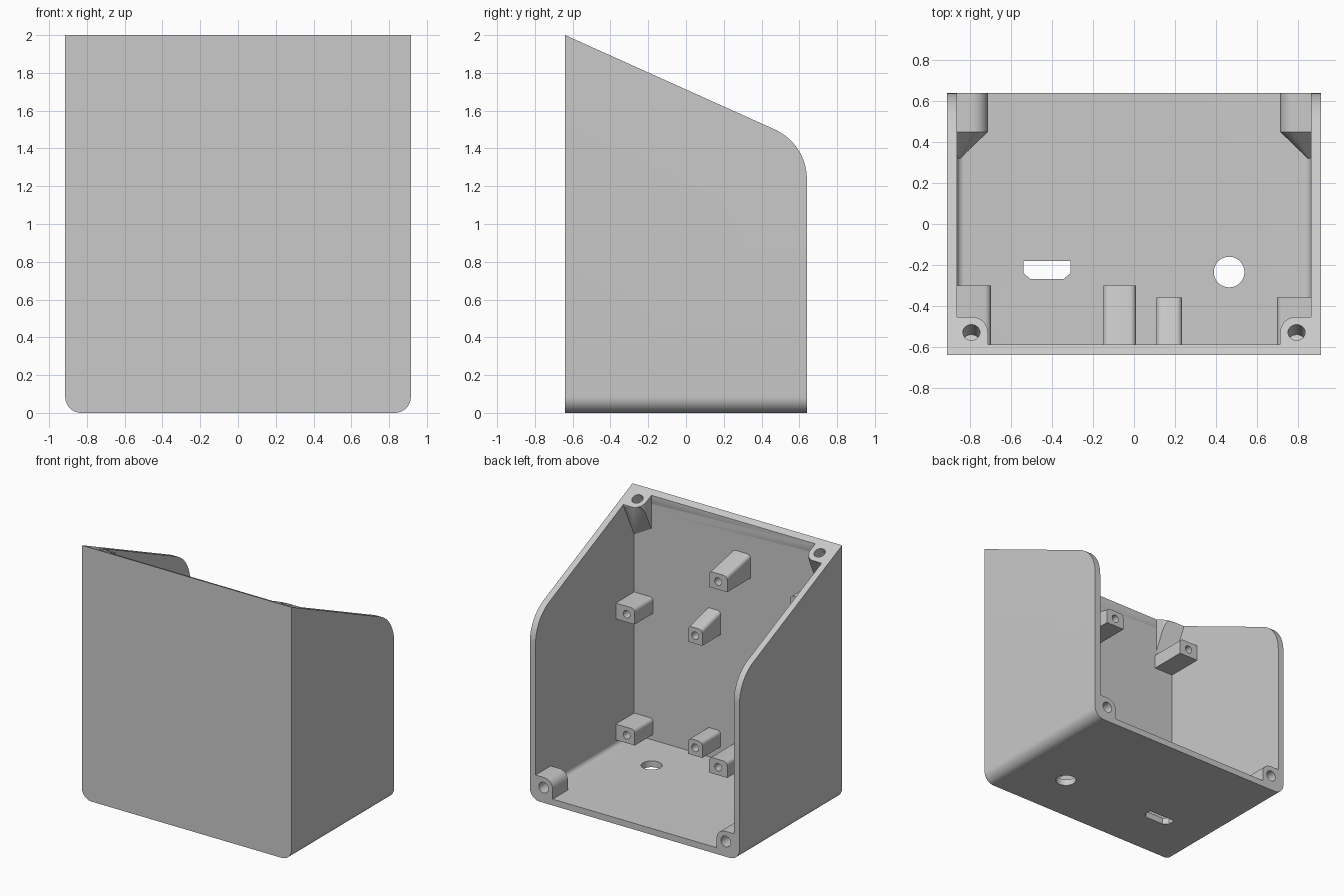
import bpy, bmesh, math
from mathutils import Vector, Matrix

default = bpy.data.objects.get("Cube")
if default:
    bpy.data.objects.remove(default, do_unlink=True)

grey = bpy.data.materials.new("light grey plastic")
grey.use_nodes = True
colour = (0.59, 0.59, 0.59, 1)
grey.diffuse_color = colour
grey.node_tree.nodes["Principled BSDF"].inputs["Base Color"].default_value = colour

W, D, H, T = 0.915, 0.64, 2.0, 0.05      # half width, half depth, height, wall
IN_X, IN_Y = W - T, -D + T               # inner faces of side and front walls
SLOPE = 0.45


def top_z(y):
    return H - SLOPE * (y + D)


def rounded(corners, steps=10):
    """Polygon from (u, v, radius) corners, with arcs at the rounded ones."""
    out = []
    for i, (u, v, r) in enumerate(corners):
        p = Vector((u, v))
        if r == 0:
            out.append(p)
            continue
        a = (Vector(corners[i - 1][:2]) - p).normalized()
        b = (Vector(corners[(i + 1) % len(corners)][:2]) - p).normalized()
        h = a.angle(b) / 2
        c = p + (a + b).normalized() * r / math.sin(h)
        t = r / math.tan(h)
        start, end = p + a * t - c, p + b * t - c
        for k in range(steps + 1):
            f = k / steps
            sweep = math.pi - 2 * h
            out.append(c + (start * math.sin((1 - f) * sweep)
                            + end * math.sin(f * sweep)) / math.sin(sweep))
    return out


def circle(u, v, r, n=32):
    return [Vector((u + r * math.cos(k * math.tau / n),
                    v + r * math.sin(k * math.tau / n))) for k in range(n)]


def prism(name, pts, axis, lo, hi):
    """Extrude a profile along an axis; ends may be functions of (u, v)."""
    place = {"x": lambda u, v, d: (d, u, v),
             "y": lambda u, v, d: (u, d, v),
             "z": lambda u, v, d: (u, v, d)}[axis]
    bm = bmesh.new()
    ends = []
    for end in (lo, hi):
        ends.append([bm.verts.new(place(p.x, p.y, end(p.x, p.y) if callable(end) else end))
                     for p in pts])
    bm.faces.new(ends[0])
    bm.faces.new(ends[1])
    n = len(pts)
    for i in range(n):
        j = (i + 1) % n
        bm.faces.new((ends[0][i], ends[0][j], ends[1][j], ends[1][i]))
    bmesh.ops.recalc_face_normals(bm, faces=bm.faces)
    mesh = bpy.data.meshes.new(name)
    bm.to_mesh(mesh)
    bm.free()
    mesh.materials.append(grey)
    obj = bpy.data.objects.new(name, mesh)
    bpy.context.collection.objects.link(obj)
    return obj


def cut(target, cutter, op="DIFFERENCE", keep=False):
    mod = target.modifiers.new("cut", "BOOLEAN")
    mod.operation, mod.object, mod.solver = op, cutter, "EXACT"
    bpy.context.view_layer.objects.active = target
    bpy.ops.object.modifier_apply(modifier=mod.name)
    if not keep:
        bpy.data.objects.remove(cutter, do_unlink=True)


parts = []

# Shell: rounded lower edges, hollowed, open at the back and along the sloped top
shell = prism("case_shell", rounded([(-W, 0, 0.085), (W, 0, 0.085), (W, H, 0), (-W, H, 0)]),
              "y", -D, D)
cut(shell, prism("cavity", rounded([(-IN_X, T, 0.035), (IN_X, T, 0.035),
                                    (IN_X, 3, 0), (-IN_X, 3, 0)]), "y", IN_Y, 1))
side = rounded([(-D, -1, 0), (D, -1, 0), (D, top_z(D), 0.29), (-D, H, 0)], 16)
cut(shell, prism("side_outline", side, "x", -1, 1), "INTERSECT")

# Floor openings: round cable hole and a chamfered connector slot
cut(shell, prism("cable_hole", circle(0.465, -0.235, 0.075), "z", -0.1, 0.2))
slot = [Vector(p) for p in ((-0.54, -0.18), (-0.54, -0.24), (-0.505, -0.27),
                            (-0.345, -0.27), (-0.31, -0.24), (-0.31, -0.18))]
cut(shell, prism("connector_slot", slot, "z", -0.1, 0.2))
parts.append(shell)

for s, label in ((1, "left"), (-1, "right")):
    # Upper screw boss, trimmed by the sloped top and an oblique underside
    pts = rounded([(0, 0, 0), (0.15, 0, 0), (0.15, 0.135, 0.075), (0, 0.135, 0)])
    pts = [Vector((s * (IN_X - p.x), IN_Y + p.y)) for p in pts]
    boss = prism("upper_screw_boss_" + label, pts, "z",
                 lambda u, v: min(1.63 + 0.55 * (IN_X - abs(u)) + 2.05 * (v - IN_Y),
                                  top_z(v) - 0.005),
                 lambda u, v: top_z(v))
    hole = prism("screw_hole", circle(0, 0, 0.042), "z", -0.12, 0.1)
    y = -0.53
    hole.data.transform(Matrix.Translation((s * 0.795, y, top_z(y)))
                        @ Matrix.Rotation(-math.atan(SLOPE), 4, "X"))
    cut(shell, hole, keep=True)
    cut(boss, hole)
    parts.append(boss)

    # Lower screw boss at the back, with a taper into the corner
    pts = rounded([(0, 0, 0), (0.15, 0, 0), (0.15, 0.15, 0.075), (0, 0.15, 0)])
    pts = [Vector((s * (IN_X - p.x), T + p.y)) for p in pts]
    boss = prism("lower_screw_boss_" + label, pts, "y", 0.45, D)
    cut(boss, prism("screw_hole", circle(s * 0.795, 0.12, 0.042), "y", 0.47, 1))
    taper = prism("lower_boss_taper_" + label, pts, "y", 0.32, 0.45)
    for v in taper.data.vertices:
        if v.co.y < 0.4:
            v.co = v.co.lerp(Vector((s * IN_X, v.co.y, T)), 0.9)
    parts += [boss, taper]


def standoff(name, x0, x1, z0, y_end, flare=0.0, size=0.125):
    """Board post on the front wall, rounded along its free upper edges."""
    r0 = 0 if x0 <= -IN_X else 0.03
    r1 = 0 if x1 >= IN_X else 0.03
    z1 = z0 + size
    obj = prism(name, rounded([(x0, z0, 0), (x1, z0, 0), (x1, z1, r1), (x0, z1, r0)], 6),
                "y", IN_Y, y_end)
    for v in obj.data.vertices:
        if v.co.y < IN_Y + 0.01 and v.co.z > z0 + 0.05:
            v.co.z += flare
    xc = max(-0.785, min(0.77, (x0 + x1) / 2))
    cut(obj, prism("pilot_hole", circle(xc, z0 + size / 2, 0.03, 20), "y", y_end - 0.15, 0))
    parts.append(obj)


# Two sets of board standoffs: long ones on the right, short ones on the left
for level, z, flare in (("lower", 0.09, 0), ("upper", 1.555, 0.06)):
    standoff(level + "_long_standoff_outer", -IN_X, -0.70, z, -0.30)
    standoff(level + "_long_standoff_inner", -0.15, 0.01, z, -0.30, flare)
for level, z_in, z_out, flare in (("lower", 0.155, 0.095, 0), ("upper", 1.04, 1.05, 0.06)):
    standoff(level + "_short_standoff_inner", 0.11, 0.235, z_in, -0.36, flare)
    standoff(level + "_short_standoff_outer", 0.70, IN_X, z_out, -0.36)

# Smooth the rounded surfaces, keep hard edges
bpy.ops.object.select_all(action="DESELECT")
for obj in parts:
    obj.select_set(True)
bpy.context.view_layer.objects.active = shell
bpy.ops.object.shade_smooth_by_angle(angle=math.radians(30))
